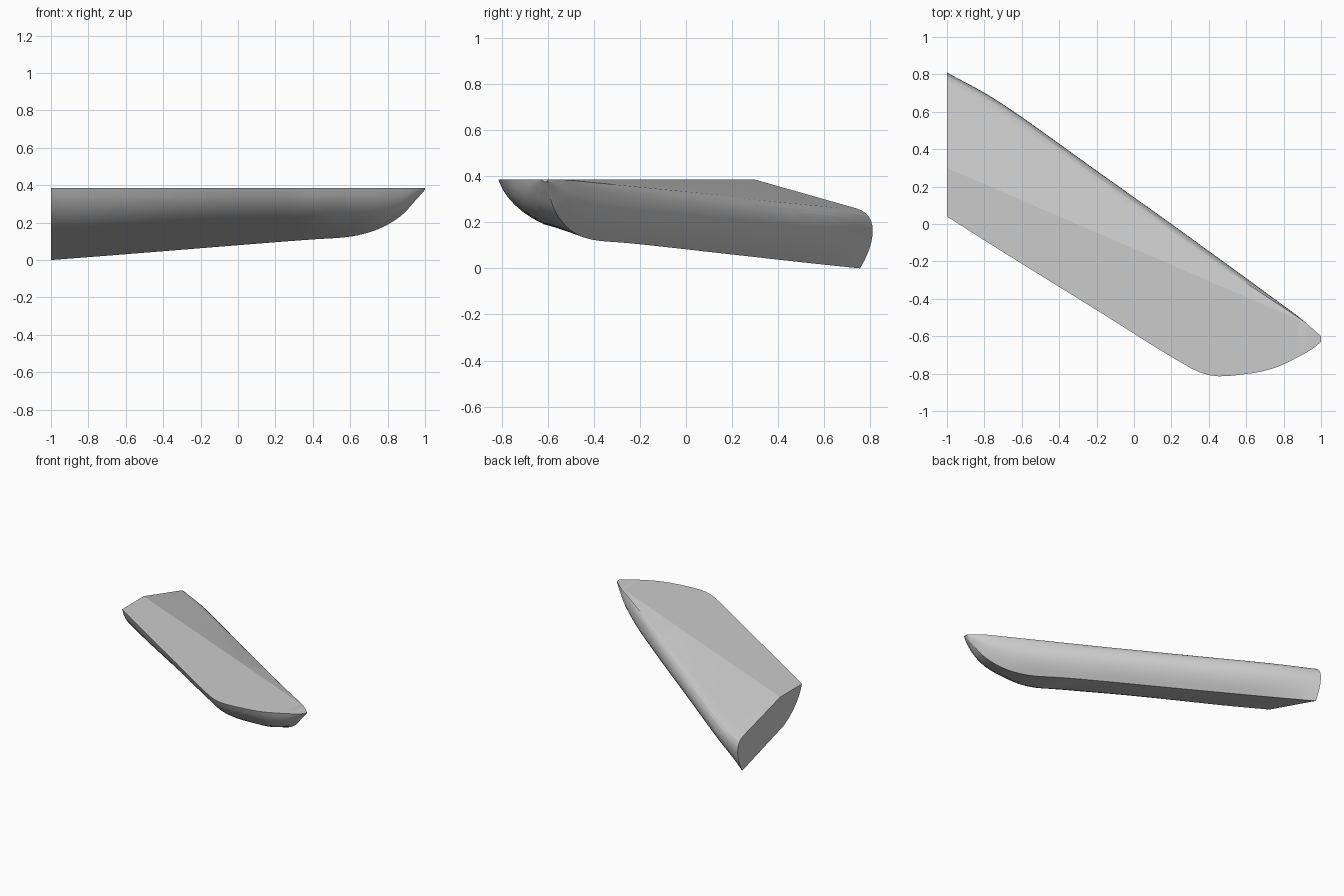
import bpy
import bmesh
import math
from mathutils import Vector

cube = bpy.data.objects.get("Cube")
if cube:
    bpy.data.objects.remove(cube)

TOP = 0.385

# Stations along x: x, front edge y, back bulge y, chine y, chine z, keel y, keel z
STATIONS = [Vector(row) for row in (
    (-1.0, 0.04, 0.81, 0.26, 0.15, 0.755, 0.0),
    (-0.7, -0.15, 0.64, 0.07, 0.16, 0.535, 0.023),
    (-0.2, -0.46, 0.285, -0.22, 0.175, 0.175, 0.063),
    (0.2, -0.71, 0.0, -0.47, 0.185, -0.11, 0.095),
    (0.4, -0.808, -0.145, -0.6, 0.19, -0.255, 0.11),
    (0.6, -0.802, -0.29, -0.62, 0.195, -0.41, 0.125),
    (0.75, -0.77, -0.4, -0.64, 0.22, -0.5, 0.165),
    (0.87, -0.715, -0.488, -0.64, 0.265, -0.56, 0.235),
    (0.95, -0.67, -0.555, -0.63, 0.33, -0.595, 0.32),
    (1.0, -0.63, -0.6, -0.62, 0.38, -0.612, 0.375),
)]


def spline(rows, steps):
    """Smooth interpolation through all the stations."""
    out = []
    for i in range(len(rows) - 1):
        b, c = rows[i], rows[i + 1]
        a = rows[i - 1] if i else b * 2 - c
        d = rows[i + 2] if i + 2 < len(rows) else c * 2 - b
        for k in range(steps):
            t = k / steps
            out.append((b * 2 + (c - a) * t + (a * 2 - b * 5 + c * 4 - d) * t * t
                        + (b * 3 - a - c * 3 + d) * t ** 3) * 0.5)
    return out + [rows[-1]]


def bend(a, m, b, steps=6):
    """Quadratic curve from a to b, leaving out its last point."""
    a, m, b = Vector(a), Vector(m), Vector(b)
    return [a * (1 - t) ** 2 + m * 2 * t * (1 - t) + b * t * t
            for t in (k / steps for k in range(steps))]


def section(row):
    """Closed outline of the hull at one station."""
    x, front, back, chine_y, chine_z, keel_y, keel_z = row
    run = x + 1
    crease = min(0.30 - 0.432 * run, back)
    edge = min(0.74 - 0.66 * run, back)
    edge_z = min(0.26 + 0.065 * run, TOP)
    bulge_z = edge_z - 0.37 * (edge_z - keel_z)
    bow = (front + 0.2 * (chine_y - front), TOP - 0.62 * (TOP - chine_z))
    ring = [Vector((crease, TOP))]
    ring += bend((edge, edge_z), (back, edge_z - 0.02), (back, bulge_z))
    ring += bend((back, bulge_z), (back, bulge_z - 0.45 * (bulge_z - keel_z)),
                 (keel_y, keel_z))
    ring += [Vector((keel_y, keel_z))]
    ring += reversed(bend((front, TOP), bow, (chine_y, chine_z)) +
                     [Vector((chine_y, chine_z))])
    return [(x, p.x, p.y) for p in ring]


# Hull skin lofted through the sections, with flat end caps
bm = bmesh.new()
rings = [[bm.verts.new(p) for p in section(row)] for row in spline(STATIONS, 4)]
for r, s in zip(rings, rings[1:]):
    for i in range(len(r)):
        j = (i + 1) % len(r)
        bm.faces.new((r[i], r[j], s[j], s[i]))
bm.faces.new(rings[0])
bm.faces.new(rings[-1])
bmesh.ops.remove_doubles(bm, verts=bm.verts, dist=0.0005)
bmesh.ops.recalc_face_normals(bm, faces=bm.faces)

mesh = bpy.data.meshes.new("swept_hull")
bm.to_mesh(mesh)
bm.free()
hull = bpy.data.objects.new("swept_hull", mesh)
bpy.context.collection.objects.link(hull)

# Plain grey finish
grey = bpy.data.materials.new("light_grey")
grey.use_nodes = True
colour = (0.6, 0.6, 0.6, 1.0)
grey.diffuse_color = colour
grey.node_tree.nodes["Principled BSDF"].inputs["Base Color"].default_value = colour
mesh.materials.append(grey)

# Soft sides, crisp rim
bpy.ops.object.select_all(action="DESELECT")
hull.select_set(True)
bpy.context.view_layer.objects.active = hull
bpy.ops.object.shade_smooth_by_angle(angle=math.radians(14))
